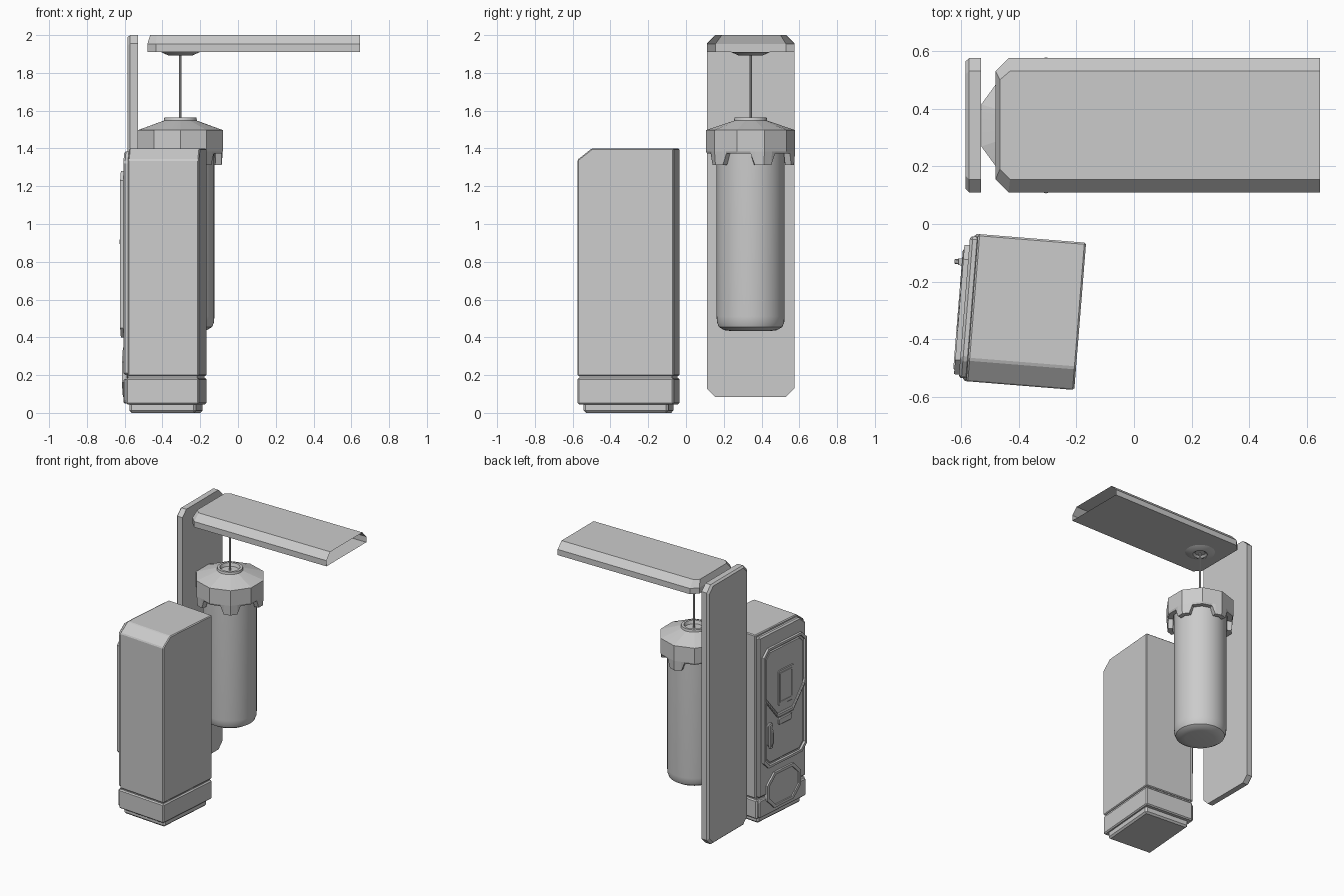
import bpy, bmesh, math
from mathutils import Matrix, Vector

if "Cube" in bpy.data.objects:
    bpy.data.objects.remove(bpy.data.objects["Cube"])

grey = bpy.data.materials.new("plain grey")
grey.diffuse_color = (0.6, 0.6, 0.6, 1)
grey.use_nodes = True
grey.node_tree.nodes["Principled BSDF"].inputs["Base Color"].default_value = grey.diffuse_color

# cabinet frame: slightly turned about z
CAB = Matrix.Translation((-0.374, -0.305, 0)) @ Matrix.Rotation(math.radians(-4.6), 4, 'Z')


def loft(name, rings, cap0=True, cap1=True, bevel=0, mat=None, smooth=False, skip=()):
    """Skin a list of equal-length point rings; skip leaves side strips open."""
    bm = bmesh.new()
    vs = [[bm.verts.new(p) for p in r] for r in rings]
    n = len(rings[0])
    for a, b in zip(vs, vs[1:]):
        for i in range(n):
            if i not in skip:
                j = (i + 1) % n
                bm.faces.new((a[i], a[j], b[j], b[i]))
    if cap0:
        bm.faces.new(vs[0][::-1])
    if cap1:
        bm.faces.new(vs[-1])
    bmesh.ops.recalc_face_normals(bm, faces=bm.faces)
    me = bpy.data.meshes.new(name)
    bm.to_mesh(me)
    bm.free()
    ob = bpy.data.objects.new(name, me)
    bpy.context.collection.objects.link(ob)
    me.materials.append(grey)
    if mat:
        ob.matrix_world = mat
    if bevel:
        m = ob.modifiers.new("bevel", 'BEVEL')
        m.width, m.segments, m.limit_method = bevel, 1, 'ANGLE'
    if smooth:
        bpy.context.view_layer.objects.active = ob
        ob.select_set(True)
        bpy.ops.object.shade_smooth_by_angle(angle=math.radians(35))
        ob.select_set(False)
    return ob


def side_plate(name, pts, x0, x1, bevel=0.006):
    """Plate on the cabinet door side from a (y, z) outline."""
    return loft(name, [[(x, y, z) for y, z in pts] for x in (x0, x1)], bevel=bevel, mat=CAB)


def octagon(y0, y1, z0, z1, c):
    return [(y0 + c, z0), (y1 - c, z0), (y1, z0 + c), (y1, z1 - c),
            (y1 - c, z1), (y0 + c, z1), (y0, z1 - c), (y0, z0 + c)]


def side_frame(name, outer, inner, x0, x1):
    """Raised border between two outlines."""
    return loft(name, [[(x, y, z) for y, z in o] for x, o in
                       ((x0, outer), (x1, outer), (x1, inner), (x0, inner))], False, False, mat=CAB)


def lathe(name, prof, cx, cy, n=48, cap0=True, cap1=True):
    rings = [[(cx + r * math.cos(math.tau * i / n), cy + r * math.sin(math.tau * i / n), z)
              for i in range(n)] for r, z in prof]
    return loft(name, rings, cap0, cap1, smooth=True)


# tall back panel, chamfered on its outer side
loft("back_panel", [[(x, y, z) for y, z in octagon(0.11 + d, 0.575 - d, 0.085 + d, 2 - d, 0.045)]
                    for x, d in ((-0.53, 0), (-0.572, 0), (-0.585, 0.012))])

# overhead shelf, hollow and open at the right end
R = 0.645
edge = [(R, 0.11), (-0.435, 0.11), (-0.48, 0.155), (-0.48, 0.53), (-0.435, 0.575), (R, 0.575)]
top = [(R, 0.155), (-0.43, 0.155), (-0.465, 0.19), (-0.465, 0.5), (-0.43, 0.53), (R, 0.53)]
loft("overhead_shelf", [[(x, y, z) for x, y in o] for o, z in ((edge, 1.91), (edge, 1.952), (top, 2.0))],
     skip=(5,))

# hanging canister
CX, CY = -0.305, 0.342
lathe("canister", [(0.1, 0.433), (0.14, 0.438), (0.168, 0.455), (0.178, 0.48), (0.18, 0.51), (0.18, 1.45)], CX, CY)
lathe("hanging_wire", [(0.007, 1.535), (0.007, 1.9)], CX, CY, 8)
lathe("ceiling_mount", [(0.035, 1.905), (0.05, 1.893), (0.065, 1.893), (0.105, 1.911)], CX, CY, 32)


# ten-sided cap with five hanging tabs
def cap_ring(r, z, round_ring=False, tabs=False):
    pts, seg = [], math.tau / 10
    for i in range(60):
        a = i * math.tau / 60
        k = 1 if round_ring else math.cos(seg / 2) / math.cos(a % seg - seg / 2)
        phase = (i + 6) % 12 - 6
        zz = z - 0.06 if tabs and abs(phase) <= 2 else z
        t = a + math.pi / 10
        pts.append((CX + r * k * math.cos(t), CY + r * k * math.sin(t), zz))
    return pts


loft("canister_cap", [cap_ring(0.06, 1.54, True), cap_ring(0.068, 1.563, True), cap_ring(0.085, 1.563, True),
                      cap_ring(0.088, 1.547, True), cap_ring(0.236, 1.497), cap_ring(0.236, 1.385),
                      cap_ring(0.23, 1.372, False, True), cap_ring(0.195, 1.372, False, True),
                      cap_ring(0.185, 1.42)], True, False)


# cabinet: plinth, base block and main body
def box(name, x0, x1, y0, y1, z0, z1, bevel):
    rect = [(x0, y0), (x1, y0), (x1, y1), (x0, y1)]
    return loft(name, [[(x, y, z) for x, y in rect] for z in (z0, z1)], bevel=bevel, mat=CAB)


box("cabinet_plinth", -0.185, 0.17, -0.225, 0.225, 0, 0.06, 0.012)
box("base_block", -0.2, 0.188, -0.256, 0.256, 0.045, 0.185, 0.008)
box("base_groove", -0.19, 0.178, -0.246, 0.246, 0.18, 0.2, 0)
body = [(-0.256, 0.195), (0.256, 0.195), (0.256, 1.4), (-0.18, 1.4), (-0.256, 1.34)]
side_plate("cabinet_body", body, -0.188, 0.188)
layer = [(-0.246, 0.2), (0.246, 0.2), (0.246, 1.385), (-0.18, 1.385), (-0.246, 1.33)]
side_plate("door_surround", layer, -0.18, -0.215, 0.01)
side_plate("base_side_plate", octagon(-0.246, 0.246, 0.05, 0.18, 0.01), -0.19, -0.215, 0.008)

# door with raised border
side_frame("door_border", octagon(-0.235, 0.215, 0.4, 1.28, 0.05),
           octagon(-0.218, 0.198, 0.417, 1.263, 0.045), -0.21, -0.232)
side_plate("door_panel", octagon(-0.205, 0.185, 0.43, 1.25, 0.04), -0.21, -0.224)

# display plate and window slot
side_plate("display_plate", octagon(-0.1, 0.06, 0.82, 1.08, 0.008), -0.22, -0.229, 0.003)
side_frame("display_border", octagon(-0.085, 0.045, 0.84, 1.06, 0.005),
           octagon(-0.075, 0.035, 0.85, 1.05, 0.005), -0.228, -0.233)

# V-shaped ridge across the door
ridge = [(0.2, 0.93), (0.07, 0.77), (-0.09, 0.77), (-0.22, 0.93)]
side_plate("door_ridge", ridge + [(y, z - 0.03) for y, z in ridge[::-1]], -0.215, -0.236, 0.005)
side_plate("latch_bar", octagon(-0.08, 0.06, 0.68, 0.73, 0.008), -0.215, -0.234, 0.005)

# lever handle
side_plate("handle_mount", octagon(0.125, 0.18, 0.56, 0.73, 0.015), -0.215, -0.235, 0.005)
side_frame("lever_handle", [(0.143, 0.55), (0.167, 0.55), (0.167, 0.72), (0.143, 0.72)],
           [(0.148, 0.57), (0.162, 0.57), (0.162, 0.7), (0.148, 0.7)], -0.232, -0.248)
grip = [(-0.23, 0.56), (-0.25, 0.565), (-0.262, 0.59), (-0.262, 0.67), (-0.245, 0.715), (-0.23, 0.72)]
loft("handle_grip", [[(x, y, z) for x, z in grip] for y in (0.146, 0.164)], bevel=0.003, mat=CAB)

# lower hatch bridging base and body
side_plate("lower_hatch", octagon(-0.16, 0.16, 0.1, 0.33, 0.07), -0.2, -0.219, 0.004)
side_frame("hatch_border", octagon(-0.175, 0.175, 0.085, 0.345, 0.075),
           octagon(-0.155, 0.155, 0.105, 0.325, 0.068), -0.2, -0.228)
